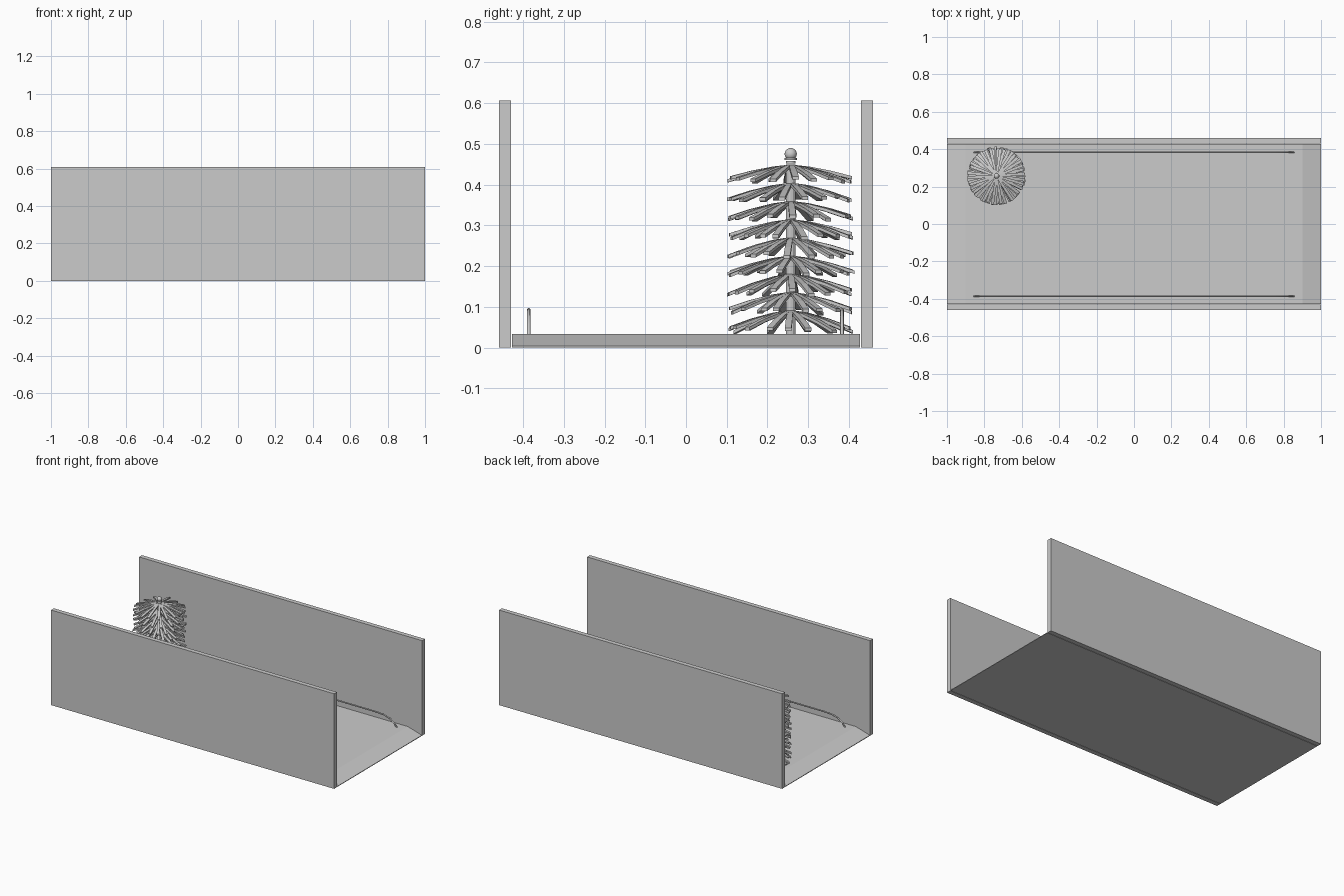
import bpy, bmesh, math, random
from mathutils import Matrix, Vector

random.seed(4)
cube = bpy.data.objects.get("Cube")
if cube:
    bpy.data.objects.remove(cube, do_unlink=True)

grey = bpy.data.materials.new("plain grey")
grey.use_nodes = True
grey.diffuse_color = (0.6, 0.6, 0.6, 1)
grey.node_tree.nodes["Principled BSDF"].inputs["Base Color"].default_value = (0.6, 0.6, 0.6, 1)


def add_object(name, bm):
    bmesh.ops.recalc_face_normals(bm, faces=bm.faces)
    mesh = bpy.data.meshes.new(name)
    bm.to_mesh(mesh)
    bm.free()
    mesh.materials.append(grey)
    obj = bpy.data.objects.new(name, mesh)
    bpy.context.collection.objects.link(obj)
    return obj


def box(name, centre, size):
    bm = bmesh.new()
    bmesh.ops.create_cube(bm, size=1, matrix=Matrix.LocRotScale(centre, None, size))
    return add_object(name, bm)


def loft(bm, rings):
    """Skin a list of closed point rings and cap both ends."""
    loops = [[bm.verts.new(p) for p in ring] for ring in rings]
    n = len(loops[0])
    for a, b in zip(loops, loops[1:]):
        for i in range(n):
            j = (i + 1) % n
            bm.faces.new((a[i], a[j], b[j], b[i]))
    bm.faces.new(loops[0][::-1])
    bm.faces.new(loops[-1])


# Side walls
for name, side in (("left_wall", 1), ("right_wall", -1)):
    box(name, Vector((0, side * 0.444, 0.3035)), Vector((2, 0.029, 0.607)))

# Floor slab with a ramp at each end
profile = [(-1, 0), (1, 0), (1, 0.004), (0.9, 0.033), (-0.9, 0.033), (-1, 0.004)]
bm = bmesh.new()
loft(bm, [[(x, y, z) for x, z in profile] for y in (-0.427, 0.427)])
add_object("floor", bm)

# Guide rails curving down to the floor at both ends
half = [(0.855, 0.03), (0.835, 0.055), (0.805, 0.076), (0.765, 0.089), (0.7, 0.093)]
path = [(-x, z) for x, z in half] + [(x, z) for x, z in reversed(half)]
for name, y in (("back_rail", 0.383), ("front_rail", -0.386)):
    curve = bpy.data.curves.new(name, "CURVE")
    curve.dimensions = "3D"
    curve.bevel_depth = 0.0045
    curve.bevel_resolution = 2
    curve.use_fill_caps = True
    spline = curve.splines.new("POLY")
    spline.points.add(len(path) - 1)
    for point, (x, z) in zip(spline.points, path):
        point.co = (x, y, z, 1)
        point.radius = 1
    curve.materials.append(grey)
    rail = bpy.data.objects.new(name, curve)
    bpy.context.collection.objects.link(rail)

# Upright brush: post, knob, tiers of drooping strips
centre = Vector((-0.735, 0.257, 0))
bm = bmesh.new()
bmesh.ops.create_cone(bm, cap_ends=True, segments=12, radius1=0.012, radius2=0.012,
                      depth=0.42, matrix=Matrix.Translation(centre + Vector((0, 0, 0.24))))
add_object("brush_post", bm)

bm = bmesh.new()
bmesh.ops.create_uvsphere(bm, u_segments=16, v_segments=10, radius=0.015,
                          matrix=Matrix.Translation(centre + Vector((0, 0, 0.475))))
for z, r in ((0.455, 0.012), (0.463, 0.015)):
    bmesh.ops.create_cone(bm, cap_ends=True, segments=16, radius1=r, radius2=r, depth=0.006,
                          matrix=Matrix.Translation(centre + Vector((0, 0, z))))
knob = add_object("brush_knob", bm)
for poly in knob.data.polygons:
    poly.use_smooth = len(poly.vertices) <= 4

tiers, strips = 9, 18
bm = bmesh.new()
for tier in range(tiers):
    t = tier / (tiers - 1)
    root = 0.092 + t * 0.357
    drop = 0.047 - 0.012 * t
    for k in range(strips):
        angle = math.tau * (k + 0.5 * (tier % 2)) / strips + random.uniform(-0.08, 0.08)
        turn = Matrix.Translation(centre) @ Matrix.Rotation(angle, 4, "Z")
        reach = random.uniform(0.148, 0.157)
        sag = drop * random.uniform(0.8, 1.1)
        rings = []
        for f, w in ((0.05, 0.003), (0.3, 0.007), (0.65, 0.008), (1, 0.008)):
            r, z = f * reach, root - sag * f ** 1.5
            rings.append([turn @ Vector((r, s * w, z + h))
                          for s, h in ((-1, -0.008), (1, -0.008), (1, 0), (-1, 0))])
        loft(bm, rings)
add_object("brush_strips", bm)
